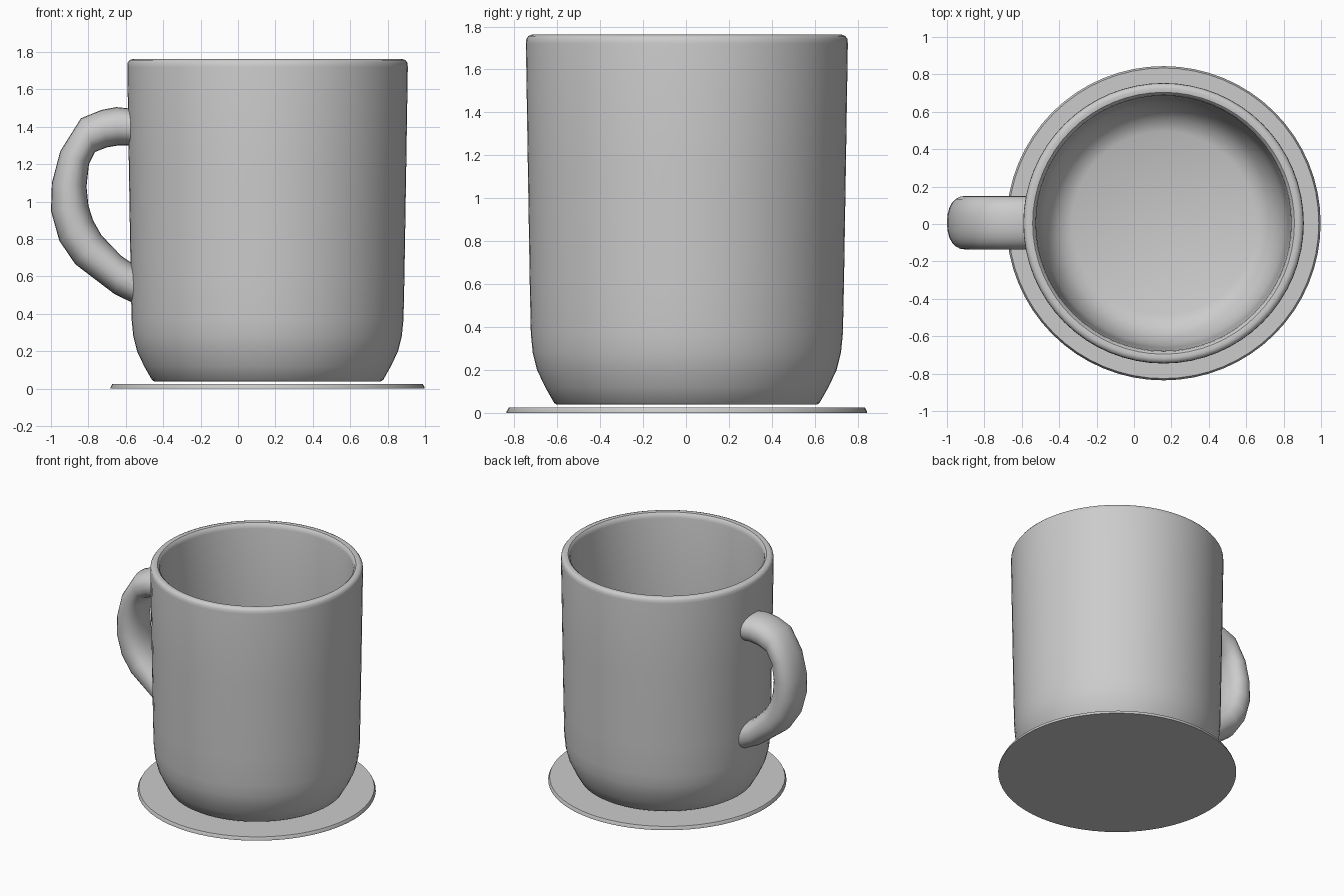
import bpy, bmesh
from math import cos, sin, pi, copysign
from mathutils import Vector

if "Cube" in bpy.data.objects:
    bpy.data.objects.remove(bpy.data.objects["Cube"])

CX, CY = 0.158, 0.004   # shared axis of mug and coaster


def finish(name, bm, angle):
    bmesh.ops.remove_doubles(bm, verts=bm.verts, dist=1e-5)
    bmesh.ops.recalc_face_normals(bm, faces=bm.faces)
    me = bpy.data.meshes.new(name)
    bm.to_mesh(me)
    bm.free()
    ob = bpy.data.objects.new(name, me)
    bpy.context.collection.objects.link(ob)
    bpy.ops.object.select_all(action='DESELECT')
    ob.select_set(True)
    bpy.context.view_layer.objects.active = ob
    bpy.ops.object.shade_smooth_by_angle(angle=angle)
    return ob


def skin(name, rings, closed_ends, angle=0.6):
    """Bridge successive rings of points; cap both ends."""
    bm = bmesh.new()
    loops = [[bm.verts.new(p) for p in r] for r in rings]
    n = len(loops[0])
    for a, b in zip(loops, loops[1:]):
        for i in range(n):
            j = (i + 1) % n
            bm.faces.new((a[i], a[j], b[j], b[i]))
    if closed_ends:
        bm.faces.new(loops[0])
        bm.faces.new(loops[-1])
    return finish(name, bm, angle)


def lathe(name, profile, n=64):
    rings = [[(CX + r * cos(2 * pi * i / n), CY + r * sin(2 * pi * i / n), z)
              for i in range(n)] for r, z in profile]
    return skin(name, rings, True)


# Coaster: thin disc with a slightly bevelled edge
lathe("coaster", [(0.84, 0), (0.84, 0.006), (0.83, 0.025)])

# Mug body: outside wall, rounded rim, inside wall and floor
lathe("mug_body", [
    (0.605, 0.038), (0.618, 0.046), (0.66, 0.12), (0.698, 0.20), (0.718, 0.28),
    (0.727, 0.37), (0.732, 0.60), (0.741, 1.15), (0.75, 1.72), (0.748, 1.742),
    (0.738, 1.756), (0.722, 1.762), (0.70, 1.758), (0.687, 1.745), (0.682, 1.72),
    (0.674, 1.15), (0.665, 0.60), (0.66, 0.38), (0.645, 0.29), (0.61, 0.21),
    (0.56, 0.145), (0.49, 0.115)])

# Handle: oval section swept along matching outer / inner edge points (x, z)
edges = [((-.555, 1.495), (-.555, 1.30)), ((-.65, 1.505), (-.64, 1.30)),
         ((-.73, 1.49), (-.70, 1.29)), ((-.84, 1.445), (-.765, 1.265)),
         ((-.95, 1.27), (-.797, 1.20)), ((-.995, 1.10), (-.81, 1.08)),
         ((-1.0, .95), (-.80, .98)), ((-.955, .79), (-.775, .90)),
         ((-.87, .665), (-.73, .82)), ((-.66, .505), (-.625, .71)),
         ((-.545, .45), (-.545, .655))]
rings = []
for (ox, oz), (ix, iz) in edges:
    c = Vector(((ox + ix) / 2, 0.007, (oz + iz) / 2))
    h = Vector(((ox - ix) / 2, 0, (oz - iz) / 2))
    ring = []
    for k in range(24):
        a = 2 * pi * k / 24
        u, v = (copysign(abs(t) ** 0.88, t) for t in (cos(a), sin(a)))
        ring.append(c + h * u + Vector((0, 0.143 * v, 0)))
    rings.append(ring)
skin("handle", rings, True, 0.8)
